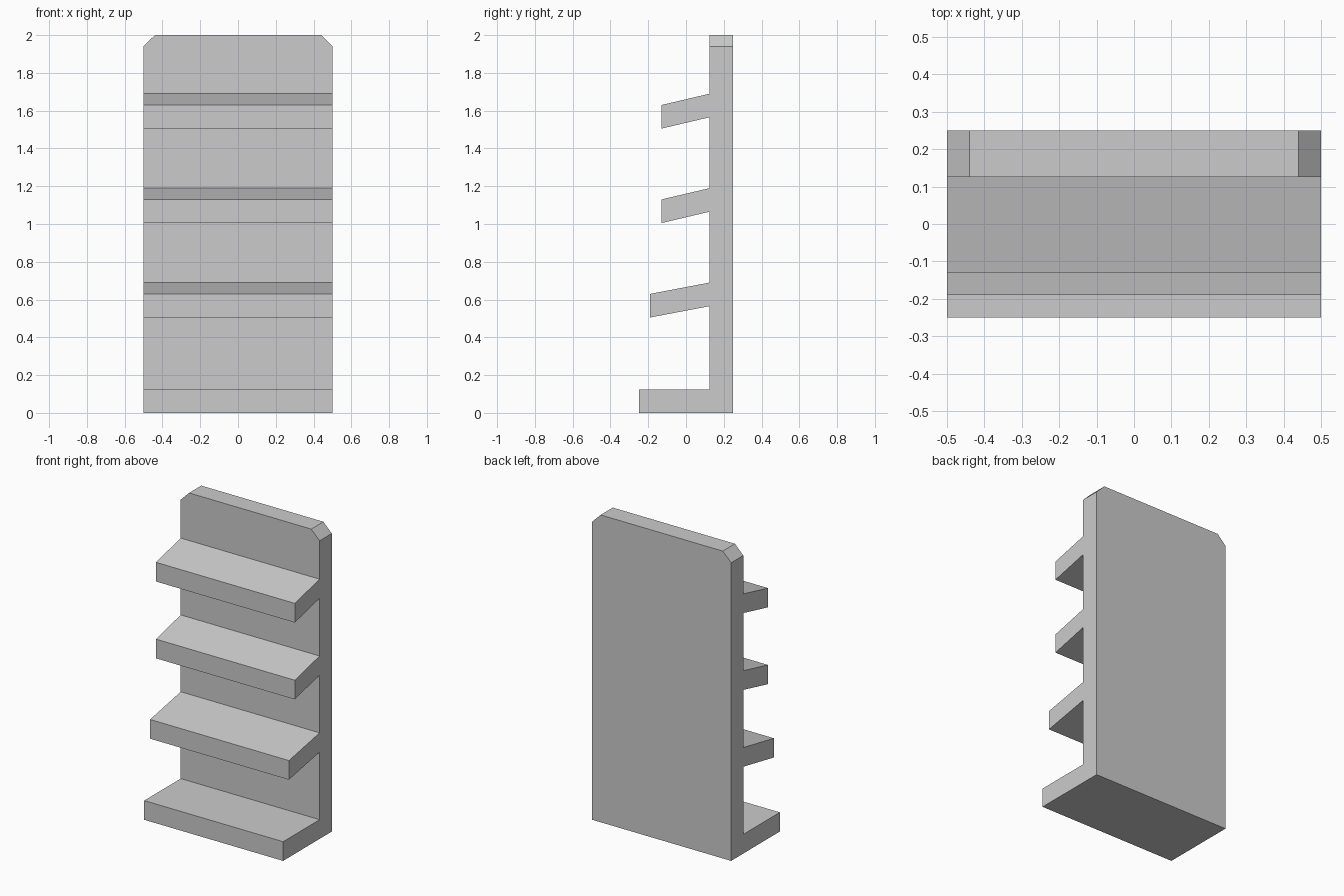
import bpy
import bmesh
from mathutils import Vector

cube = bpy.data.objects.get("Cube")
if cube:
    bpy.data.objects.remove(cube, do_unlink=True)

# Single plain grey
grey = bpy.data.materials.new("light_grey")
grey.use_nodes = True
colour = (0.6, 0.6, 0.6, 1)
grey.diffuse_color = colour
grey.node_tree.nodes["Principled BSDF"].inputs["Base Color"].default_value = colour

HALF_WIDTH = 0.5
BACK, PANEL_FRONT, BASE_FRONT = 0.25, 0.125, -0.25
HEIGHT, THICK, CHAMFER = 2.0, 0.125, 0.06
SHELF_DROP = 0.06


def extrude_outline(name, points, direction):
    """Make a flat outline and extrude it into a solid."""
    bm = bmesh.new()
    face = bm.faces.new([bm.verts.new(p) for p in points])
    result = bmesh.ops.extrude_face_region(bm, geom=[face], use_keep_orig=True)
    moved = [v for v in result["geom"] if isinstance(v, bmesh.types.BMVert)]
    bmesh.ops.translate(bm, verts=moved, vec=Vector(direction))
    bmesh.ops.recalc_face_normals(bm, faces=bm.faces)
    mesh = bpy.data.meshes.new(name)
    bm.to_mesh(mesh)
    bm.free()
    mesh.materials.append(grey)
    obj = bpy.data.objects.new(name, mesh)
    bpy.context.collection.objects.link(obj)
    return obj


def side_profile(name, points):
    """Extrude a (y, z) profile across the full width."""
    return extrude_outline(name, [(-HALF_WIDTH, y, z) for y, z in points],
                           (2 * HALF_WIDTH, 0, 0))


# Back panel with clipped top corners
right_half = [(HALF_WIDTH, 0), (HALF_WIDTH, HEIGHT - CHAMFER),
              (HALF_WIDTH - CHAMFER, HEIGHT)]
outline = right_half + [(-x, z) for x, z in reversed(right_half)]
extrude_outline("back_panel", [(x, PANEL_FRONT, z) for x, z in outline],
                (0, BACK - PANEL_FRONT, 0))

# Flat base, butted against the panel
side_profile("base", [(PANEL_FRONT, 0), (BASE_FRONT, 0),
                      (BASE_FRONT, THICK), (PANEL_FRONT, THICK)])

# Shelves sloping down towards the front
for name, front, top in (("lower_shelf", -0.19, 0.69),
                         ("middle_shelf", -0.13, 1.19),
                         ("upper_shelf", -0.13, 1.69)):
    side_profile(name, [(PANEL_FRONT, top), (PANEL_FRONT, top - THICK),
                        (front, top - THICK - SHELF_DROP),
                        (front, top - SHELF_DROP)])
